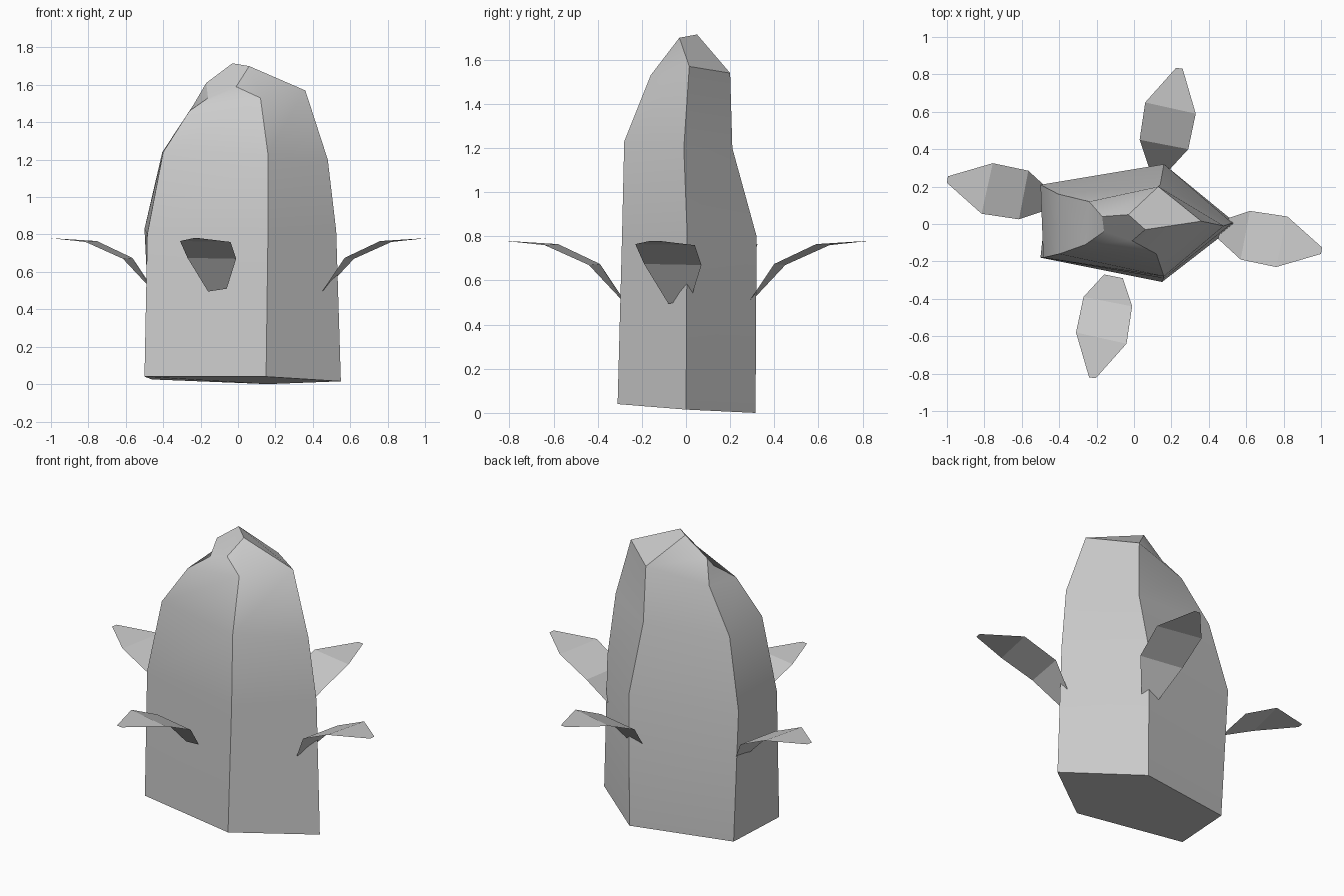
import bpy
from mathutils import Matrix, Vector
from math import radians

cube = bpy.data.objects.get("Cube")
if cube:
    bpy.data.objects.remove(cube)

stone = bpy.data.materials.new("pale grey")
stone.use_nodes = True
GREY = (0.6, 0.6, 0.6, 1)
stone.diffuse_color = GREY
stone.node_tree.nodes["Principled BSDF"].inputs["Base Color"].default_value = GREY


def add_mesh(name, verts, faces):
    mesh = bpy.data.meshes.new(name)
    mesh.from_pydata(verts, [], faces)
    mesh.materials.append(stone)
    obj = bpy.data.objects.new(name, mesh)
    bpy.context.collection.objects.link(obj)
    return obj


# Five-sided trunk: rings from the base to the slanted, pinched tip
rings = [
    [(-.5, -.18, .04), (.15, -.31, .04), (.55, 0, .015), (.16, .315, 0), (-.46, .2, .025)],
    [(-.485, -.18, .8), (.16, -.29, .8), (.525, .005, .82), (.16, .32, .8), (-.5, .21, .83)],
    [(-.4, -.16, 1.24), (.16, -.28, 1.23), (.48, -.01, 1.2), (.14, .21, 1.2), (-.405, .16, 1.24)],
    [(-.26, -.11, 1.46), (.12, -.16, 1.53), (.36, .015, 1.57), (.13, .2, 1.54), (-.24, .12, 1.49)],
    [(-.16, -.04, 1.53), (-.01, -.09, 1.59), (.06, -.03, 1.7), (-.03, .05, 1.715), (-.17, .04, 1.61)],
]
n = len(rings[0])
faces = [tuple(reversed(range(n)))]
for r in range(len(rings) - 1):
    for i in range(n):
        j = (i + 1) % n
        faces.append((r * n + i, r * n + j, r * n + n + j, r * n + n + i))
top = (len(rings) - 1) * n
faces.append(tuple(range(top, top + n)))
trunk = add_mesh("trunk", [v for ring in rings for v in ring], faces)
bpy.context.view_layer.objects.active = trunk
trunk.select_set(True)
bpy.ops.object.shade_smooth_by_angle(angle=radians(30))

# One folded leaf, repeated on each side of the trunk
leaf_pairs = [
    ((-.16, -.27, .495), (-.06, -.29, .51)),
    ((-.27, -.39, .675), (-.01, -.44, .67)),
    ((-.31, -.58, .765), (-.04, -.64, .76)),
    ((-.24, -.82, .78), (-.205, -.825, .78)),
]
leaf_verts = [v for pair in leaf_pairs for v in pair]
leaf_faces = [(k, k + 1, k + 3, k + 2) for k in (4, 2, 0)]
placements = [
    ("front_leaf", 0, (0, 0)),
    ("left_leaf", 90, (.18, .08)),
    ("back_leaf", 180, (.02, .01)),
    ("right_leaf", 270, (-.175, .015)),
]
for name, angle, (dx, dy) in placements:
    turn = Matrix.Rotation(radians(angle), 3, "Z")
    add_mesh(name, [turn @ Vector(v) + Vector((dx, dy, 0)) for v in leaf_verts],
             [tuple(reversed(f)) for f in leaf_faces])
